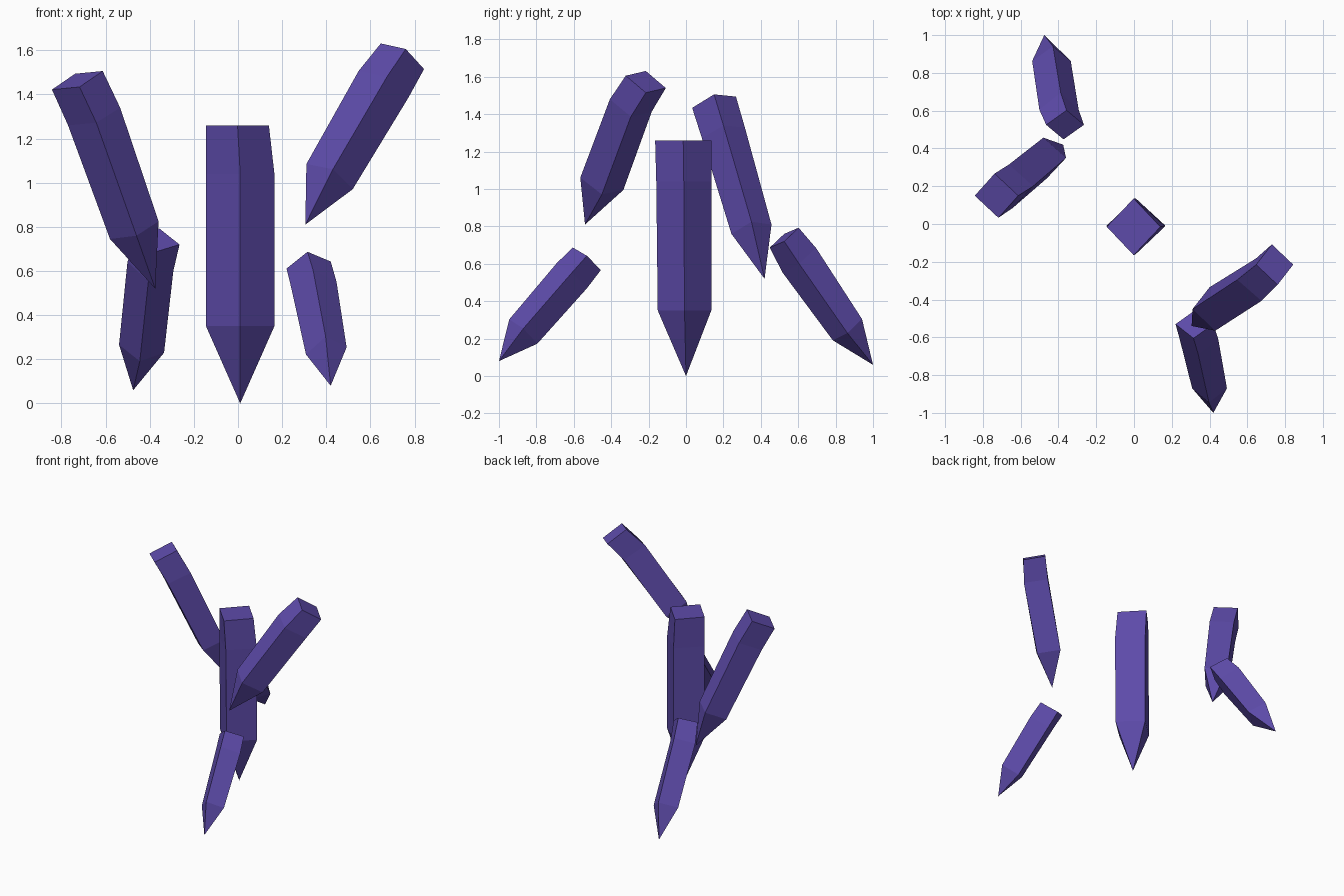
import bpy, bmesh
from mathutils import Vector

mat = bpy.data.materials.new("violet_crystal")
mat.diffuse_color = (0.11, 0.07, 0.40, 1)


def crystal(name, tip, rings):
    """Four-sided shard: pointed tip, then rings of (centre, half diagonal u, half diagonal v)."""
    bm = bmesh.new()
    point = bm.verts.new(tip)
    loops = []
    for c, u, v in rings:
        c, u, v = Vector(c), Vector(u), Vector(v)
        loops.append([bm.verts.new(p) for p in (c + u, c + v, c - u, c - v)])
    for i in range(4):
        j = (i + 1) % 4
        bm.faces.new((point, loops[0][j], loops[0][i]))
        for a, b in zip(loops, loops[1:]):
            bm.faces.new((a[i], a[j], b[j], b[i]))
    bm.faces.new(loops[-1])
    bmesh.ops.recalc_face_normals(bm, faces=bm.faces)
    mesh = bpy.data.meshes.new(name)
    bm.to_mesh(mesh)
    bm.free()
    mesh.materials.append(mat)
    bpy.context.collection.objects.link(bpy.data.objects.new(name, mesh))


# Upright middle shard
crystal("centre_crystal", (0.01, 0, 0), [
    ((0.01, -0.008, 0.35), (0.155, 0, 0), (0, 0.143, 0)),
    ((0.01, -0.012, 1.04), (0.155, 0, 0), (0, 0.147, 0)),
    ((-0.002, -0.015, 1.26), (0.142, 0, 0), (0, 0.15, 0))])

# Upper shards leaning outwards
crystal("upper_left_crystal", (-0.375, 0.42, 0.52), [
    ((-0.47, 0.35, 0.785), (0.11, 0, 0.04), (-0.01, 0.107, 0.025)),
    ((-0.652, 0.20, 1.30), (0.118, 0, 0.04), (-0.01, 0.115, 0.028)),
    ((-0.728, 0.15, 1.464), (0.115, 0, 0.042), (-0.01, 0.117, 0.03))])
crystal("upper_right_crystal", (0.305, -0.54, 0.81), [
    ((0.415, -0.45, 1.028), (0.105, 0, -0.057), (-0.015, 0.115, -0.033)),
    ((0.66, -0.295, 1.447), (0.113, 0, -0.06), (-0.015, 0.112, -0.033)),
    ((0.745, -0.215, 1.573), (0.098, 0, -0.058), (-0.015, 0.107, -0.033))])

# Lower shards pointing down and outwards
crystal("lower_back_crystal", (-0.475, 1.0, 0.06), [
    ((-0.437, 0.863, 0.248), (0.102, 0, -0.018), (0.008, 0.078, 0.057)),
    ((-0.397, 0.605, 0.62), (0.104, 0, -0.02), (0.009, 0.09, 0.065)),
    ((-0.365, 0.525, 0.74), (0.10, 0, -0.02), (0.008, 0.077, 0.053))])
crystal("lower_front_crystal", (0.42, -1.0, 0.08), [
    ((0.40, -0.87, 0.238), (0.092, 0, 0.016), (0.003, 0.075, -0.065)),
    ((0.344, -0.61, 0.537), (0.102, 0, 0.016), (0.004, 0.08, -0.068)),
    ((0.32, -0.53, 0.627), (0.10, 0, 0.016), (0.005, 0.075, -0.06))])
